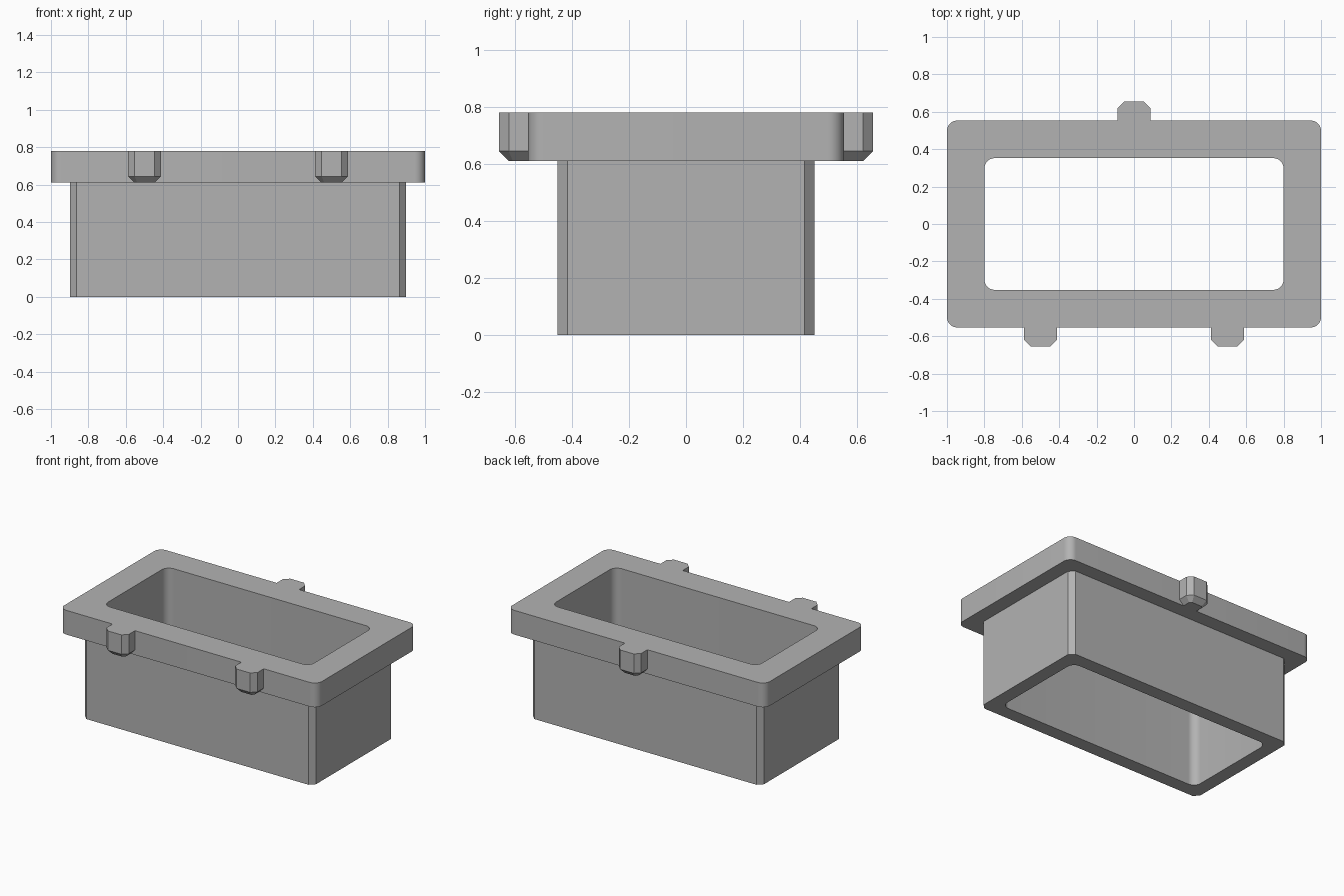
import bpy, bmesh, math

cube = bpy.data.objects.get("Cube")
if cube:
    bpy.data.objects.remove(cube, do_unlink=True)

# Main dimensions
LIP_Z, TOP_Z = 0.61, 0.78
FLANGE = (1.0, 0.553)
BODY = (0.897, 0.45)
HOLE = (0.8, 0.352)
ROUND, CHAMFER = 0.055, 0.034
TAB_HALF, TAB_TIP = 0.087, 0.655

grey = bpy.data.materials.new("plain_grey")
grey.use_nodes = True
colour = (0.45, 0.45, 0.45, 1)
grey.diffuse_color = colour
grey.node_tree.nodes["Principled BSDF"].inputs["Base Color"].default_value = colour


def rectangle(half, radius, steps):
    """Rectangle outline with rounded corners; one step gives a chamfer."""
    points = []
    for corner, (sx, sy) in enumerate([(1, 1), (-1, 1), (-1, -1), (1, -1)]):
        for i in range(steps + 1):
            a = (corner + i / steps) * math.pi / 2
            points.append((sx * (half[0] - radius) + radius * math.cos(a),
                           sy * (half[1] - radius) + radius * math.sin(a)))
    return points


def add_loop(bm, points, z):
    return [bm.verts.new((x, y, z)) for x, y in points]


def wall(bm, low, high):
    n = len(low)
    for i in range(n):
        j = (i + 1) % n
        bm.faces.new((low[i], low[j], high[j], high[i]))


def cap(bm, *loops):
    edges = []
    for loop in loops:
        for a, b in zip(loop, loop[1:] + loop[:1]):
            edges.append(bm.edges.get((a, b)) or bm.edges.new((a, b)))
    bmesh.ops.triangle_fill(bm, edges=edges, use_beauty=True)


def finish(bm, name):
    bmesh.ops.recalc_face_normals(bm, faces=bm.faces)
    mesh = bpy.data.meshes.new(name)
    bm.to_mesh(mesh)
    bm.free()
    mesh.materials.append(grey)
    obj = bpy.data.objects.new(name, mesh)
    bpy.context.collection.objects.link(obj)
    bpy.ops.object.select_all(action="DESELECT")
    obj.select_set(True)
    bpy.context.view_layer.objects.active = obj
    bpy.ops.object.shade_smooth_by_angle(angle=math.radians(30))
    return obj


def frame(name, outer, inner, z0, z1):
    """Upright tube between two outlines, closed at both ends."""
    bm = bmesh.new()
    out_low, out_high = add_loop(bm, outer, z0), add_loop(bm, outer, z1)
    in_low, in_high = add_loop(bm, inner, z0), add_loop(bm, inner, z1)
    wall(bm, out_low, out_high)
    wall(bm, in_low, in_high)
    cap(bm, out_low, in_low)
    cap(bm, out_high, in_high)
    return finish(bm, name)


def tab_outline(half, tip, cut):
    root = FLANGE[1]
    return [(half, root), (half, tip - cut), (half - cut, tip),
            (cut - half, tip), (-half, tip - cut), (-half, root)]


def tab(name, x, side):
    """Locating tab with chamfered outer corners and underside."""
    bm = bmesh.new()
    full = tab_outline(TAB_HALF, TAB_TIP, CHAMFER)
    small = tab_outline(TAB_HALF - CHAMFER, TAB_TIP - CHAMFER,
                        CHAMFER * (math.sqrt(2) - 1))
    loops = [add_loop(bm, small, LIP_Z), add_loop(bm, full, LIP_Z + CHAMFER),
             add_loop(bm, full, TOP_Z)]
    wall(bm, loops[0], loops[1])
    wall(bm, loops[1], loops[2])
    bm.faces.new(loops[0])
    bm.faces.new(loops[2])
    for v in bm.verts:
        v.co.x, v.co.y = x + side * v.co.x, side * v.co.y
    return finish(bm, name)


# Open sleeve and its wide rim share one rounded opening
opening = rectangle(HOLE, ROUND, 10)
frame("sleeve", rectangle(BODY, CHAMFER, 1), opening, 0, LIP_Z)
frame("rim", rectangle(FLANGE, ROUND, 10), opening, LIP_Z, TOP_Z)

# Two tabs in front, one behind
tab("front_right_tab", -0.5, -1)
tab("front_left_tab", 0.5, -1)
tab("back_tab", 0, 1)

# Flat shading for the tabs keeps every chamfer crisp
for obj in bpy.context.collection.objects:
    if obj.type == "MESH" and obj.name.endswith("_tab"):
        obj.data.polygons.foreach_set("use_smooth", [False] * len(obj.data.polygons))
